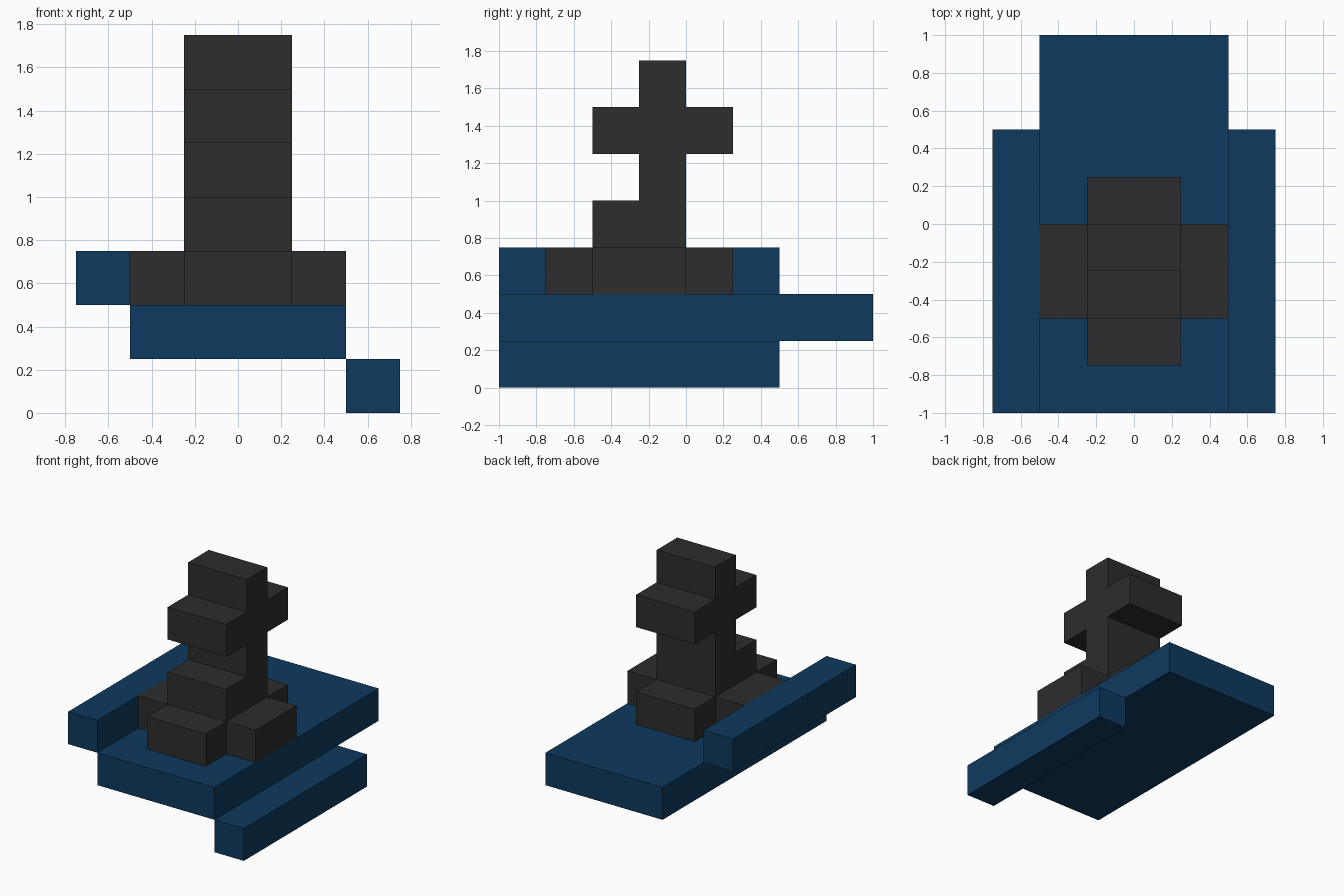
import bpy, bmesh
from mathutils import Vector

if "Cube" in bpy.data.objects:
    bpy.data.objects.remove(bpy.data.objects["Cube"])


def material(name, rgb):
    m = bpy.data.materials.new(name)
    m.diffuse_color = (*rgb, 1.0)
    m.use_nodes = True
    m.node_tree.nodes["Principled BSDF"].inputs["Base Color"].default_value = m.diffuse_color
    return m


BLUE = material("navy blue", (0.004, 0.042, 0.114))
DARK = material("charcoal", (0.026, 0.026, 0.026))


def prism(name, points, offset, mat):
    """Extrude a flat outline of 3D points along an offset vector."""
    bm = bmesh.new()
    face = bm.faces.new([bm.verts.new(p) for p in points])
    ext = bmesh.ops.extrude_face_region(bm, geom=[face])
    verts = [v for v in ext["geom"] if isinstance(v, bmesh.types.BMVert)]
    bmesh.ops.translate(bm, verts=verts, vec=Vector(offset))
    bmesh.ops.recalc_face_normals(bm, faces=bm.faces)
    mesh = bpy.data.meshes.new(name)
    bm.to_mesh(mesh)
    bm.free()
    mesh.materials.append(mat)
    obj = bpy.data.objects.new(name, mesh)
    bpy.context.collection.objects.link(obj)
    return obj


def box(name, x, y, z, mat):
    pts = [(x[0], y[0], z[0]), (x[1], y[0], z[0]), (x[1], y[1], z[0]), (x[0], y[1], z[0])]
    return prism(name, pts, (0, 0, z[1] - z[0]), mat)


# Blue deck with a raised rail on the left and a lowered rail on the right
box("deck", (-0.5, 0.5), (-1, 1), (0.25, 0.5), BLUE)
box("left_rail", (-0.75, -0.5), (-1, 0.5), (0.5, 0.75), BLUE)
box("right_rail", (0.5, 0.75), (-1, 0.5), (0, 0.25), BLUE)

# Plus-shaped plinth on the deck (x, y outline)
plus = [(-0.25, -0.75), (0.25, -0.75), (0.25, -0.5), (0.5, -0.5), (0.5, 0), (0.25, 0),
        (0.25, 0.25), (-0.25, 0.25), (-0.25, 0), (-0.5, 0), (-0.5, -0.5), (-0.25, -0.5)]
prism("plinth", [(x, y, 0.5) for x, y in plus], (0, 0, 0.25), DARK)

# Cross-shaped column with a front step (y, z side profile)
side = [(-0.5, 0.75), (0, 0.75), (0, 1.25), (0.25, 1.25), (0.25, 1.5), (0, 1.5), (0, 1.75),
        (-0.25, 1.75), (-0.25, 1.5), (-0.5, 1.5), (-0.5, 1.25), (-0.25, 1.25),
        (-0.25, 1), (-0.5, 1)]
prism("column", [(-0.25, y, z) for y, z in side], (0.5, 0, 0), DARK)
